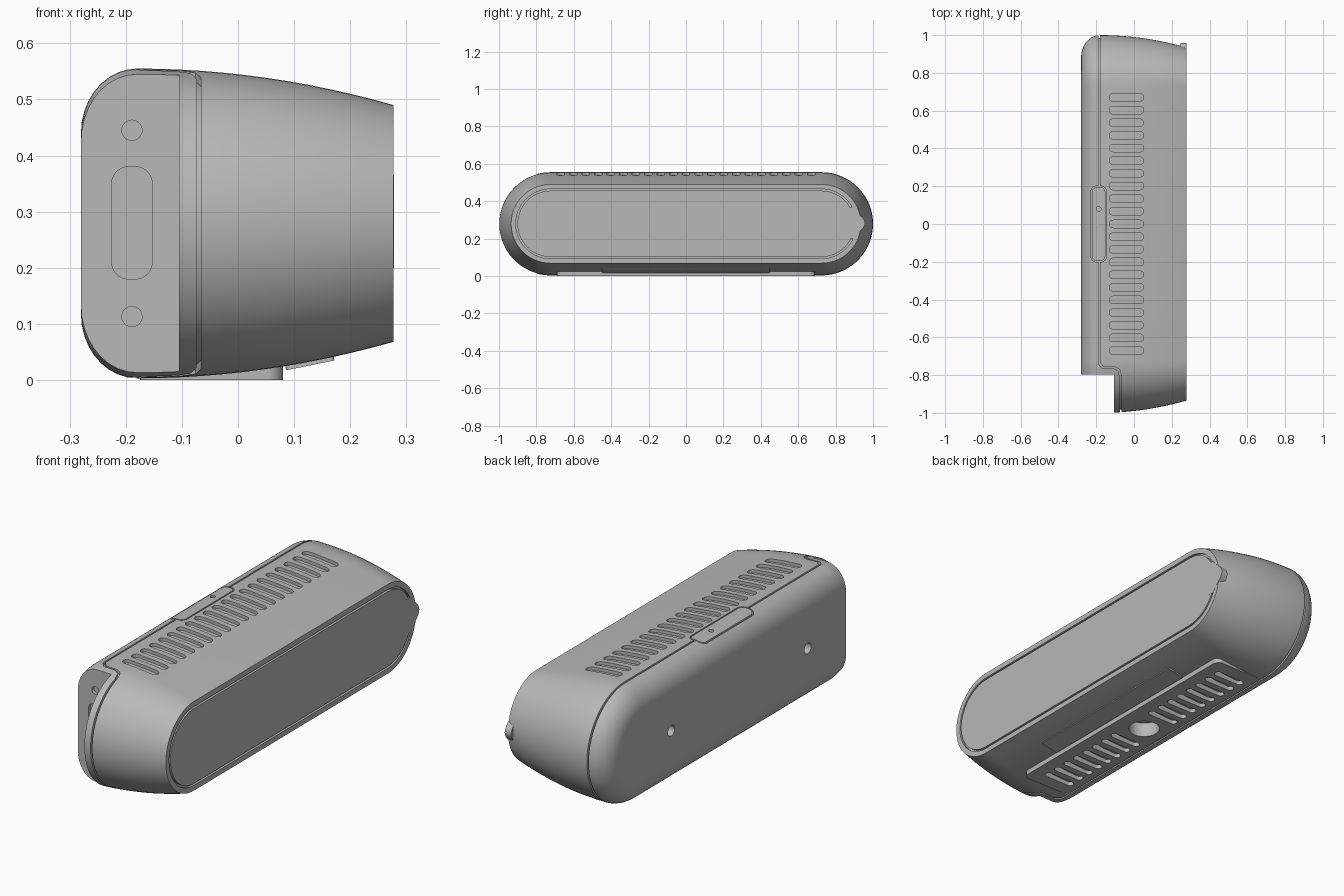
import bpy, bmesh
from math import sin, cos, pi, radians
from mathutils import Matrix

if "Cube" in bpy.data.objects:
    bpy.data.objects.remove(bpy.data.objects["Cube"])

grey = bpy.data.materials.new("plain grey")
grey.use_nodes = True
grey.diffuse_color = (0.48, 0.48, 0.48, 1)
grey.node_tree.nodes["Principled BSDF"].inputs["Base Color"].default_value = (0.48, 0.48, 0.48, 1)

MID_Z, END_Y, RADIUS = 0.279, 0.724, 0.276
FRONT, BACK = 0.277, -0.28
AXES = {"X": lambda a, b, t: (t, a, b),
        "Y": lambda a, b, t: (a, t, b),
        "Z": lambda a, b, t: (a, b, t)}


def pill(ca, cb, ha, hb, r, n=10):
    """Rounded rectangle outline."""
    pts = []
    for k, (sa, sb) in enumerate([(1, 1), (-1, 1), (-1, -1), (1, -1)]):
        for i in range(n + 1):
            ang = (k + i / n) * pi / 2
            p = (ca + sa * (ha - r) + r * cos(ang), cb + sb * (hb - r) + r * sin(ang))
            if not pts or abs(p[0] - pts[-1][0]) + abs(p[1] - pts[-1][1]) > 1e-5:
                pts.append(p)
    if abs(pts[0][0] - pts[-1][0]) + abs(pts[0][1] - pts[-1][1]) < 1e-5:
        pts.pop()
    return pts


def skin(bm, rings):
    """Closed solid through a row of matching rings."""
    rows = [[bm.verts.new(p) for p in ring] for ring in rings]
    n = len(rows[0])
    for a, b in zip(rows, rows[1:]):
        for i in range(n):
            bm.faces.new((a[i], a[(i + 1) % n], b[(i + 1) % n], b[i]))
    bm.faces.new(rows[0][::-1])
    bm.faces.new(rows[-1])


def solid(name, ring_sets):
    bm = bmesh.new()
    for rings in ring_sets:
        skin(bm, rings)
    bmesh.ops.recalc_face_normals(bm, faces=bm.faces)
    mesh = bpy.data.meshes.new(name)
    bm.to_mesh(mesh)
    bm.free()
    mesh.materials.append(grey)
    ob = bpy.data.objects.new(name, mesh)
    bpy.context.collection.objects.link(ob)
    return ob


def prism(pts, axis, lo, hi):
    return [[AXES[axis](a, b, t) for a, b in pts] for t in (lo, hi)]


def shell(name, inset=0.0):
    """Rounded, tapering housing; the full-size one has a groove round its front panel."""
    prof = [(-0.18 - 0.1 * cos(a), 0.115 * (1 - sin(a))) for a in [i * pi / 18 for i in range(9)]]
    prof += [(-0.18 + 0.457 * t, 0.065 * t * t) for t in [i / 12 for i in range(13)]]
    if inset:
        prof = [(min(max(x, BACK + inset + i * 1e-4), 0.25 + i * 1e-4), d + inset)
                for i, (x, d) in enumerate(prof)]
    else:
        prof += [(FRONT, 0.09), (FRONT - 0.012, 0.09), (FRONT - 0.012, 0.099), (FRONT, 0.099)]
    rings = []
    for x, d in prof:
        r = RADIUS - d
        rings.append([(x, y, z) for y, z in pill(0, MID_Z, END_Y + r, r, r, 16)])
    return solid(name, [rings])


def boolean(ob, cutter, op="DIFFERENCE"):
    m = ob.modifiers.new("cut", "BOOLEAN")
    m.operation, m.solver, m.object = op, "EXACT", cutter
    bpy.context.view_layer.objects.active = ob
    bpy.ops.object.modifier_apply(modifier=m.name)


# Main parts
housing = shell("housing")
core = shell("inner_core", 0.015)
button = shell("top_button")
foot = solid("foot_plate", [prism(pill(-0.0475, 0, 0.1275, 0.69, 0.03), "Z", 0, 0.025)])

# Cutters
rows = [(i - 10) * 0.067 for i in range(21)]
top_vents = [prism(pill(-0.04, y, 0.091, 0.02, 0.02, 6), "Z", 0.5, 0.6) for y in rows]
foot_vents = [prism(pill(-0.06, y, 0.08, 0.017, 0.017, 6), "Z", -0.05, 0.05)
              for y in rows if 0.12 < abs(y) < 0.66]
deep = [prism(pill(-0.06, 0, 0.07, 0.07, 0.07), "Z", -0.05, 0.07)]
deep += [prism(pill(y, 0.27, 0.025, 0.025, 0.025), "X", -0.33, -0.22) for y in (-0.51, 0.51)]
end_recesses = [prism(pill(-0.189, z, 0.018, 0.018, 0.018), "Y", -0.83, -0.77) for z in (0.113, 0.445)]
end_recesses.append(prism(pill(-0.189, 0.28, 0.036, 0.1, 0.03), "Y", -0.83, -0.77))

path = [(-0.185, 1.1), (-0.185, -0.735), (-0.165, -0.76), (-0.105, -0.76),
        (-0.08, -0.775), (-0.07, -0.81), (-0.07, -1.1)]
w = 0.004
seam_pts = [(x + w, y + w) for x, y in path] + [(x - w, y - w) for x, y in path[::-1]]


def corner(x, y):
    return prism([(-0.5, -1.2), (x, -1.2), (x, y), (-0.5, y)], "Z", -0.2, 0.8)


cut = {
    "notch": [corner(-0.105, -0.797)],
    "core_notch": [corner(-0.09, -0.782)],
    "seam": [prism(seam_pts, "Z", -0.2, 0.8)],
    "button_pocket": [prism(pill(-0.187, 0, 0.041, 0.201, 0.03), "Z", 0.5, 0.6)],
    "button_shape": [prism(pill(-0.187, 0, 0.035, 0.195, 0.025), "Z", 0.53, 0.6)],
    "pin_hole": [prism(pill(-0.187, 0.08, 0.012, 0.012, 0.012, 5), "Z", 0.5, 0.6)],
    "openings": top_vents + foot_vents + deep + end_recesses,
    "foot_openings": foot_vents + deep[:1],
    "deep_holes": deep,
}
cut = {k: solid(k + "_cutter", v) for k, v in cut.items()}
for c in cut.values():
    c.hide_render = True

for key in ("notch", "seam", "button_pocket", "openings"):
    boolean(housing, cut[key])
for key in ("core_notch", "deep_holes"):
    boolean(core, cut[key])
boolean(foot, cut["foot_openings"])
boolean(button, cut["button_shape"], "INTERSECT")
boolean(button, cut["pin_hole"])
for c in cut.values():
    bpy.data.objects.remove(c)

# Pull tab on the front panel
arc = [i / 12 for i in range(13)]
tab_pts = [(0.895 + 0.063 * sin(pi * t) ** 1.5, 0.2 + 0.165 * t) for t in arc]
tab_pts += [(0.86, 0.365), (0.86, 0.2)]
tab = solid("pull_tab", [prism(tab_pts, "X", 0.245, FRONT + 0.001)])

# Sloping label plate under the front
label = solid("label_plate", [prism(pill(0, 0, 0.044, 0.45, 0.006, 3), "Z", -0.004, 0.006)])
label.data.transform(Matrix.Translation((0.128, 0, 0.03)) @ Matrix.Rotation(-0.2, 4, "Y"))

for ob in (housing, core, button, foot, tab, label):
    bpy.ops.object.select_all(action="DESELECT")
    ob.select_set(True)
    bpy.context.view_layer.objects.active = ob
    bpy.ops.object.shade_smooth_by_angle(angle=radians(30))
